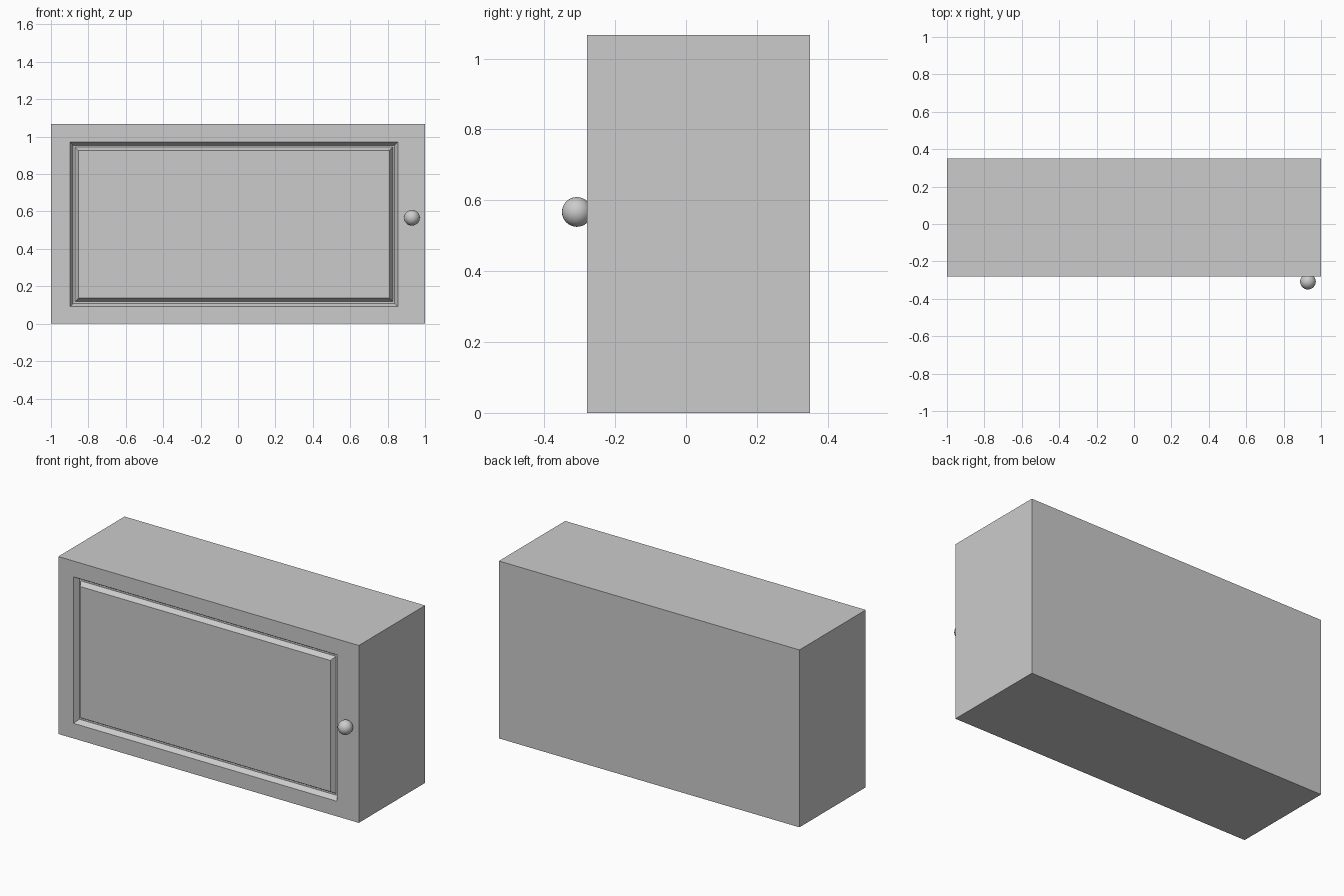
import bpy, bmesh
from mathutils import Vector

if "Cube" in bpy.data.objects:
    bpy.data.objects.remove(bpy.data.objects["Cube"])

FRONT, BACK, TOP = -0.28, 0.35, 1.067

# Cabinet body with a moulded groove cut into the front
mesh = bpy.data.meshes.new("cabinet_body")
body = bpy.data.objects.new("cabinet_body", mesh)
bpy.context.collection.objects.link(body)
bm = bmesh.new()
bmesh.ops.create_cube(bm, size=1)
for v in bm.verts:
    v.co = Vector((v.co.x * 2,
                   FRONT if v.co.y < 0 else BACK,
                   TOP if v.co.z > 0 else 0))
bm.normal_update()
panel = min(bm.faces, key=lambda f: f.calc_center_median().y)


def ring(x0, x1, z0, z1, y):
    """Inset the panel face and fit it to a rectangle at depth y."""
    mid = panel.calc_center_median()
    bmesh.ops.inset_region(bm, faces=[panel], thickness=0.005)
    for v in panel.verts:
        v.co = Vector((x0 if v.co.x < mid.x else x1, y,
                       z0 if v.co.z < mid.z else z1))
    bm.normal_update()


# Outer edge, sloped in, flat floor, sloped back out
for inset, depth in ((0, 0), (0.018, 0.03), (0.028, 0.03), (0.046, 0)):
    ring(-0.899 + inset, 0.856 - inset, 0.091 + inset, 0.972 - inset, FRONT + depth)
bm.to_mesh(mesh)
bm.free()

# Round door knob
bpy.ops.mesh.primitive_uv_sphere_add(segments=32, ring_count=16, radius=0.042,
                                     location=(0.93, -0.308, 0.567))
knob = bpy.context.object
knob.name = "door_knob"
bpy.ops.object.shade_smooth()
